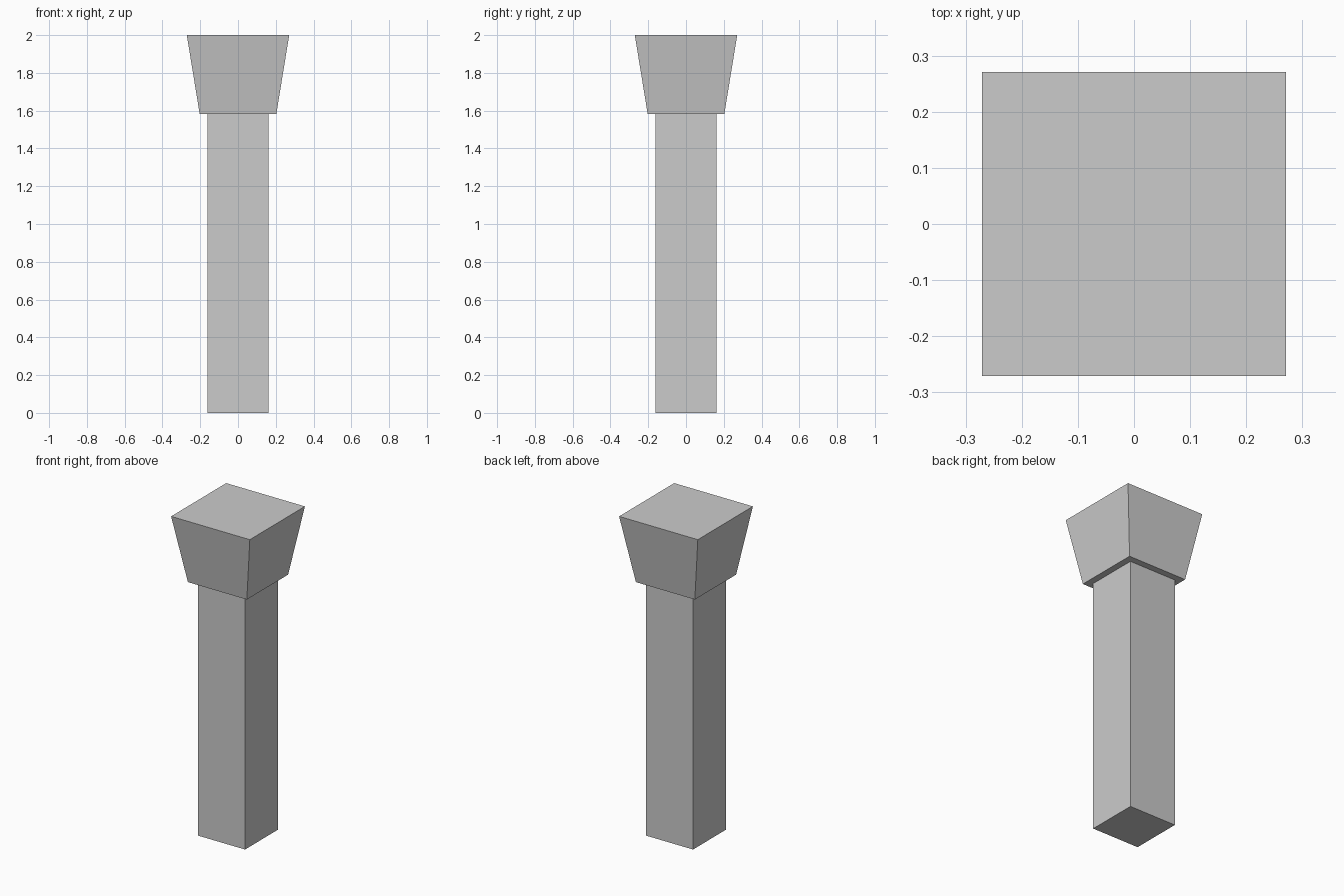
import bpy
import bmesh

if "Cube" in bpy.data.objects:
    bpy.data.objects.remove(bpy.data.objects["Cube"])


def square_block(name, half_bottom, half_top, z0, z1):
    """Square block, optionally flared, between two heights."""
    bm = bmesh.new()
    bmesh.ops.create_cube(bm, size=2)
    for v in bm.verts:
        top = v.co.z > 0
        half = half_top if top else half_bottom
        v.co = (v.co.x * half, v.co.y * half, z1 if top else z0)
    mesh = bpy.data.meshes.new(name)
    bm.to_mesh(mesh)
    bm.free()
    obj = bpy.data.objects.new(name, mesh)
    bpy.context.collection.objects.link(obj)
    return obj


# Straight square post
square_block("post", 0.162, 0.162, 0.0, 1.583)

# Flared cap, wider at the top
square_block("cap", 0.203, 0.271, 1.583, 2.0)
